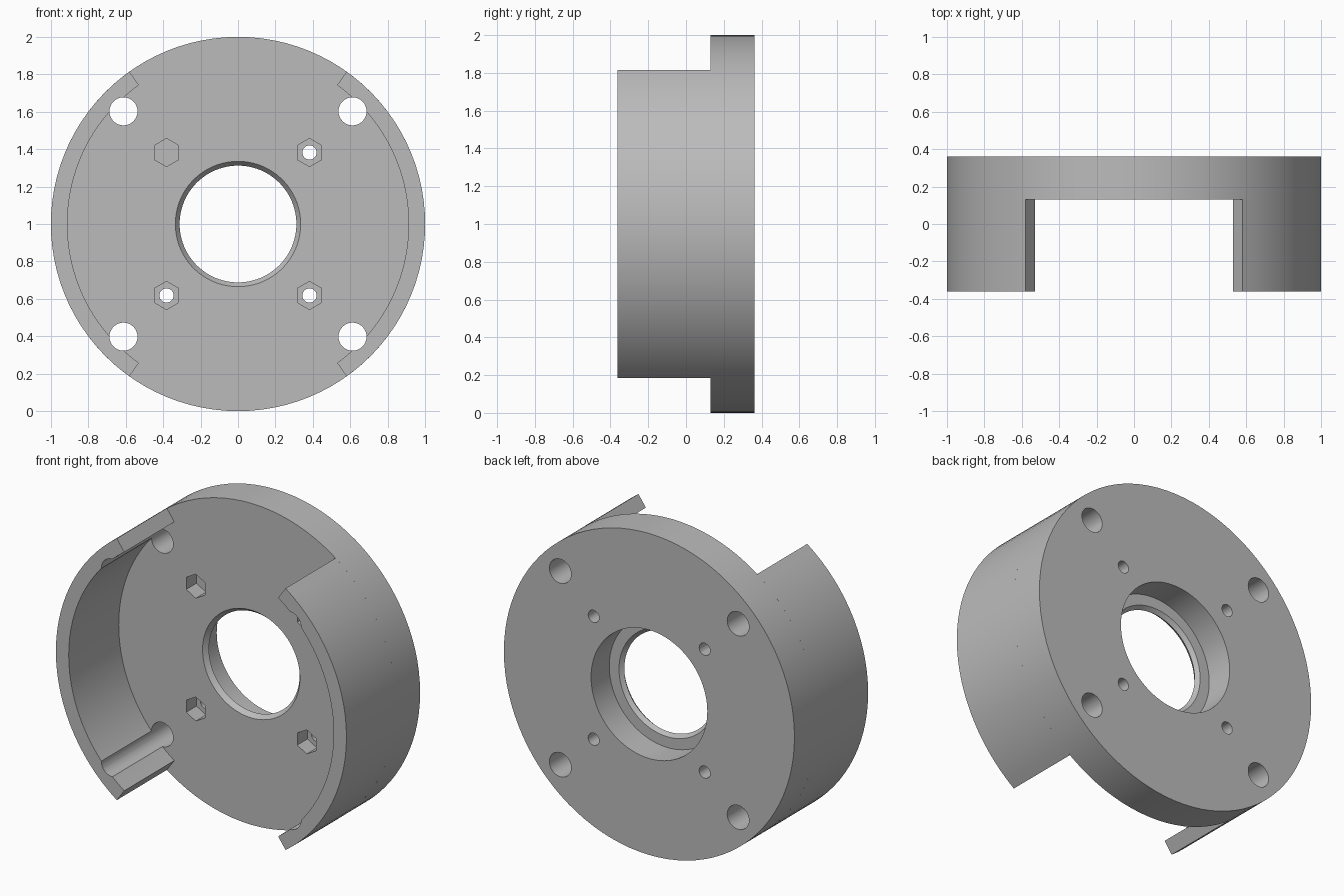
import bpy, bmesh
from math import sin, cos, pi, radians

default = bpy.data.objects.get("Cube")
if default:
    bpy.data.objects.remove(default, do_unlink=True)

BACK, FACE, FRONT = 0.362, 0.13, -0.362   # depth positions along y
CENTRE_Z = 1.0

grey = bpy.data.materials.new("plain grey")
grey.use_nodes = True
colour = (0.5, 0.5, 0.5, 1)
grey.diffuse_color = colour
grey.node_tree.nodes["Principled BSDF"].inputs["Base Color"].default_value = colour


def finish(name, bm):
    bmesh.ops.recalc_face_normals(bm, faces=bm.faces)
    mesh = bpy.data.meshes.new(name)
    bm.to_mesh(mesh)
    bm.free()
    mesh.materials.append(grey)
    obj = bpy.data.objects.new(name, mesh)
    bpy.context.collection.objects.link(obj)
    return obj


def sweep(name, profile, start, end, steps):
    """Turn a closed (radius, y) profile about the y axis."""
    bm = bmesh.new()
    full = abs(end - start) >= 2 * pi - 1e-6
    rings = []
    for i in range(steps if full else steps + 1):
        a = start + (end - start) * i / steps
        rings.append([bm.verts.new((r * cos(a), y, CENTRE_Z + r * sin(a))) for r, y in profile])
    n = len(profile)
    for i in range(steps):
        p, q = rings[i], rings[(i + 1) % len(rings)]
        for k in range(n):
            m = (k + 1) % n
            bm.faces.new((p[k], p[m], q[m], q[k]))
    if not full:
        bm.faces.new(rings[0])
        bm.faces.new(rings[-1])
    return finish(name, bm)


def four_prisms(bm, dx, dz, radius, sides, y0, y1):
    """Prisms along y at the four mirrored positions."""
    for sx in (-1, 1):
        for sz in (-1, 1):
            ends = []
            for y in (y0, y1):
                ends.append([bm.verts.new((sx * dx + radius * sin(2 * pi * k / sides), y,
                                           CENTRE_Z + sz * dz + radius * cos(2 * pi * k / sides)))
                             for k in range(sides)])
            bm.faces.new(ends[0])
            bm.faces.new(ends[1])
            for k in range(sides):
                m = (k + 1) % sides
                bm.faces.new((ends[0][k], ends[0][m], ends[1][m], ends[1][k]))


def cut(obj, cutter):
    mod = obj.modifiers.new("cut", 'BOOLEAN')
    mod.operation = 'DIFFERENCE'
    mod.solver = 'EXACT'
    mod.object = cutter
    bpy.context.view_layer.objects.active = obj
    bpy.ops.object.modifier_apply(modifier=mod.name)


# Disc with a stepped, chamfered central bore
disc_profile = [(1.0, BACK), (1.0, FACE), (0.335, FACE), (0.312, FACE + 0.03),
                (0.333, FACE + 0.053), (0.4, FACE + 0.053), (0.4, BACK)]
disc = sweep("base_disc", disc_profile, 0, 2 * pi, 96)

# Two curved side walls
wall_profile = [(0.912, FRONT), (1.0, FRONT), (1.0, FACE), (0.912, FACE)]
half = radians(54.5)
walls = [sweep(name, wall_profile, mid - half, mid + half, 30)
         for name, mid in (("left_wall", 0), ("right_wall", pi))]

# Bolt holes and screw holes
bm = bmesh.new()
four_prisms(bm, 0.612, 0.602, 0.075, 32, -0.5, 0.5)
four_prisms(bm, 0.382, 0.382, 0.038, 24, 0, 0.5)
holes = finish("hole_cutter", bm)

# Hexagonal nut pockets
bm = bmesh.new()
four_prisms(bm, 0.382, 0.382, 0.075, 6, 0, FACE + 0.1)
pockets = finish("pocket_cutter", bm)

for part in [disc] + walls:
    cut(part, holes)
cut(disc, pockets)
for cutter in (holes, pockets):
    bpy.data.objects.remove(cutter, do_unlink=True)

# Smooth round surfaces, crisp edges
bpy.ops.object.select_all(action='DESELECT')
for part in [disc] + walls:
    part.select_set(True)
bpy.context.view_layer.objects.active = disc
bpy.ops.object.shade_smooth_by_angle(angle=radians(30))
